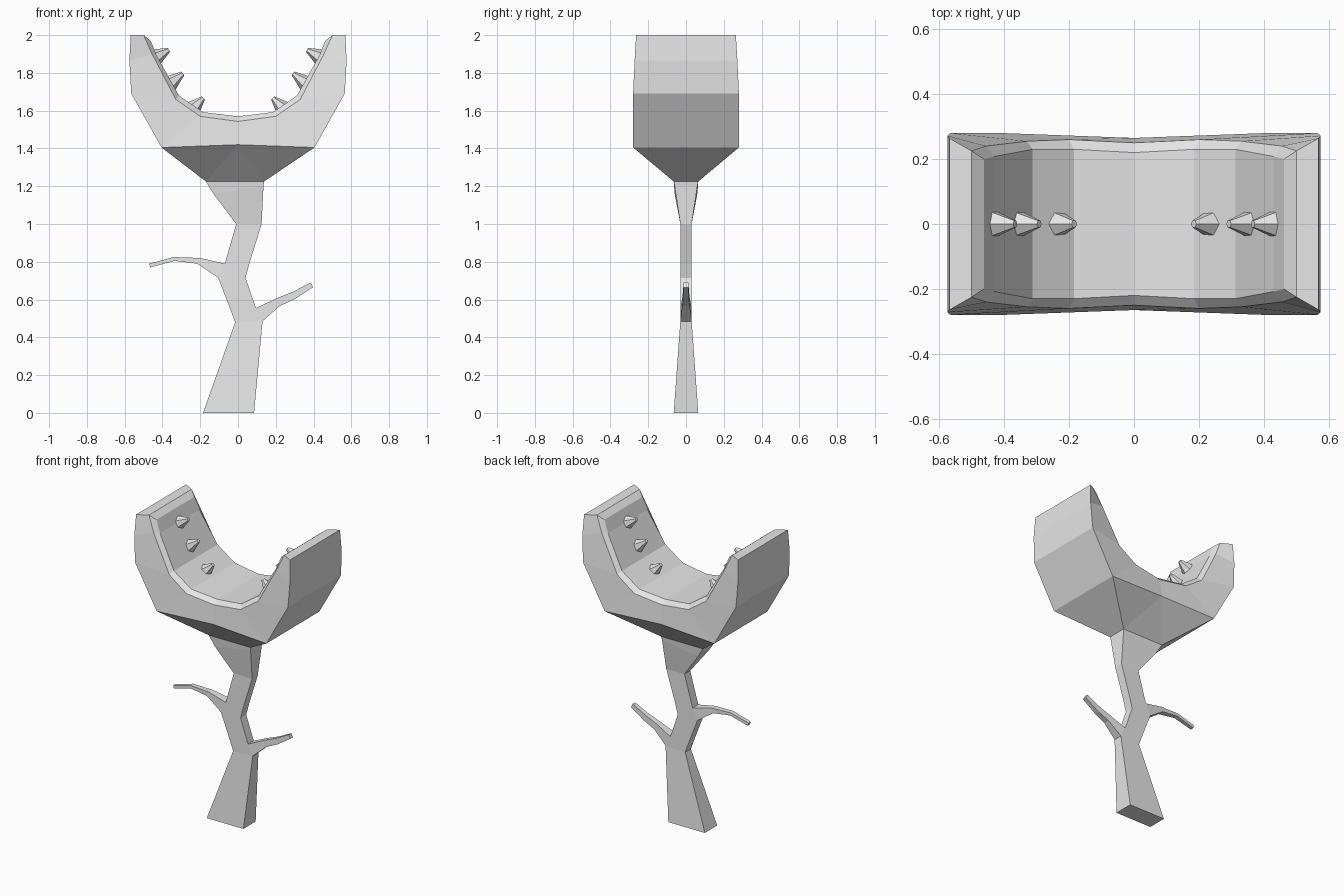
import bpy, bmesh
from mathutils import Vector

cube = bpy.data.objects.get("Cube")
if cube:
    bpy.data.objects.remove(cube, do_unlink=True)

GREY = (0.8, 0.8, 0.8, 1.0)
mat = bpy.data.materials.new("pale grey")
mat.use_nodes = True
mat.diffuse_color = GREY
mat.node_tree.nodes["Principled BSDF"].inputs["Base Color"].default_value = GREY


def finish(name, bm):
    """Turn a bmesh into a flat-shaded object."""
    bmesh.ops.recalc_face_normals(bm, faces=bm.faces)
    mesh = bpy.data.meshes.new(name)
    bm.to_mesh(mesh)
    bm.free()
    mesh.materials.append(mat)
    obj = bpy.data.objects.new(name, mesh)
    bpy.context.collection.objects.link(obj)
    return obj


def limb(name, sections):
    """Loft four-sided sections: left x, left z, right x, right z, half depth."""
    bm = bmesh.new()
    rings = []
    for lx, lz, rx, rz, d in sections:
        corners = [(lx, -d, lz), (rx, -d, rz), (rx, d, rz), (lx, d, lz)]
        rings.append([bm.verts.new(c) for c in corners])
    for a, b in zip(rings, rings[1:]):
        for i in range(4):
            j = (i + 1) % 4
            bm.faces.new((a[i], a[j], b[j], b[i]))
    bm.faces.new(rings[0])
    bm.faces.new(rings[-1])
    return finish(name, bm)


# Crooked trunk, flaring at the foot and under the head
limb("trunk", [
    (-.185, 0, .085, 0, .065),
    (-.015, .48, .13, .485, .03),
    (-.045, .56, .095, .555, .03),
    (-.105, .715, .04, .715, .03),
    (-.07, .79, .06, .79, .03),
    (-.01, 1.0, .125, 1.0, .03),
    (-.13, 1.16, .135, 1.2, .06),
    (-.17, 1.225, .138, 1.225, .065),
])

# Twigs
limb("right_branch", [
    (-.105, .715, -.07, .79, .03),
    (-.215, .79, -.2, .82, .02),
    (-.335, .805, -.34, .825, .015),
    (-.465, .77, -.47, .79, .012),
])
limb("left_branch", [
    (.13, .485, .095, .555, .03),
    (.22, .565, .205, .607, .02),
    (.30, .602, .292, .642, .016),
    (.397, .665, .385, .69, .013),
])

# U-shaped head: floor, chamfered edge and outer hull points (x, half depth, z)
floor = [(0, .22, 1.57), (.185, .23, 1.592), (.312, .23, 1.68),
         (.43, .208, 1.89), (.462, .2, 1.97)]
edge = [(0, .25, 1.543), (.2, .26, 1.57), (.33, .255, 1.66),
        (.455, .24, 1.90), (.5, .225, 2.0)]
outer = [(0, .265, 1.42), (.405, .28, 1.405), (.565, .28, 1.69),
         (.575, .272, 1.865), (.568, .264, 2.0)]

bm = bmesh.new()
stations = []
for k in range(-4, 5):
    side = -1 if k < 0 else 1
    pts = [chain[abs(k)] for chain in (floor, edge, outer)]
    ring = [(x * side, y, z) for x, y, z in pts]
    ring += [(x * side, -y, z) for x, y, z in reversed(pts)]
    stations.append([bm.verts.new(p) for p in ring])
for n, (a, b) in enumerate(zip(stations, stations[1:])):
    for i in range(6):
        j = (i + 1) % 6
        if i == 2 and n in (3, 4):
            continue                      # closed by the funnel below
        bm.faces.new((a[i], a[j], b[j], b[i]))
for s in (stations[0], stations[-1]):     # arm tops with chamfer
    bm.faces.new((s[1], s[2], s[3], s[4]))
    bm.faces.new((s[0], s[1], s[4], s[5]))

# Funnel joining the hull to the trunk
left, mid, right = stations[3], stations[4], stations[5]
base = [bm.verts.new(p) for p in
        ((-.17, .065, 1.225), (.138, .065, 1.225),
         (.138, -.065, 1.225), (-.17, -.065, 1.225))]
for i, b0, b1 in ((2, base[0], base[1]), (3, base[3], base[2])):
    bm.faces.new((left[i], mid[i], b0))
    bm.faces.new((mid[i], b1, b0))
    bm.faces.new((mid[i], right[i], b1))
bm.faces.new((left[2], left[3], base[3], base[0]))
bm.faces.new((right[2], right[3], base[2], base[1]))
bm.faces.new(base)
finish("head", bm)


# Blunt thorns inside the head, pointing inward and up
def thorn(name, root, tip):
    root, tip = Vector(root), Vector(tip)
    axis = tip - root
    bm = bmesh.new()
    bmesh.ops.create_cone(bm, cap_ends=True, segments=6, radius1=.044,
                          radius2=.012, depth=axis.length)
    obj = finish(name, bm)
    obj.location = (root + tip) / 2
    obj.rotation_euler = axis.to_track_quat('Z', 'Y').to_euler()


for side, word in ((-1, "right"), (1, "left")):
    for n, (x0, z0, x1, z1) in enumerate(((.432, 1.885, .366, 1.922),
                                          (.358, 1.745, .292, 1.797),
                                          (.238, 1.612, .184, 1.667))):
        thorn(f"{word}_thorn_{n + 1}", (side * x0, 0, z0), (side * x1, 0, z1))
